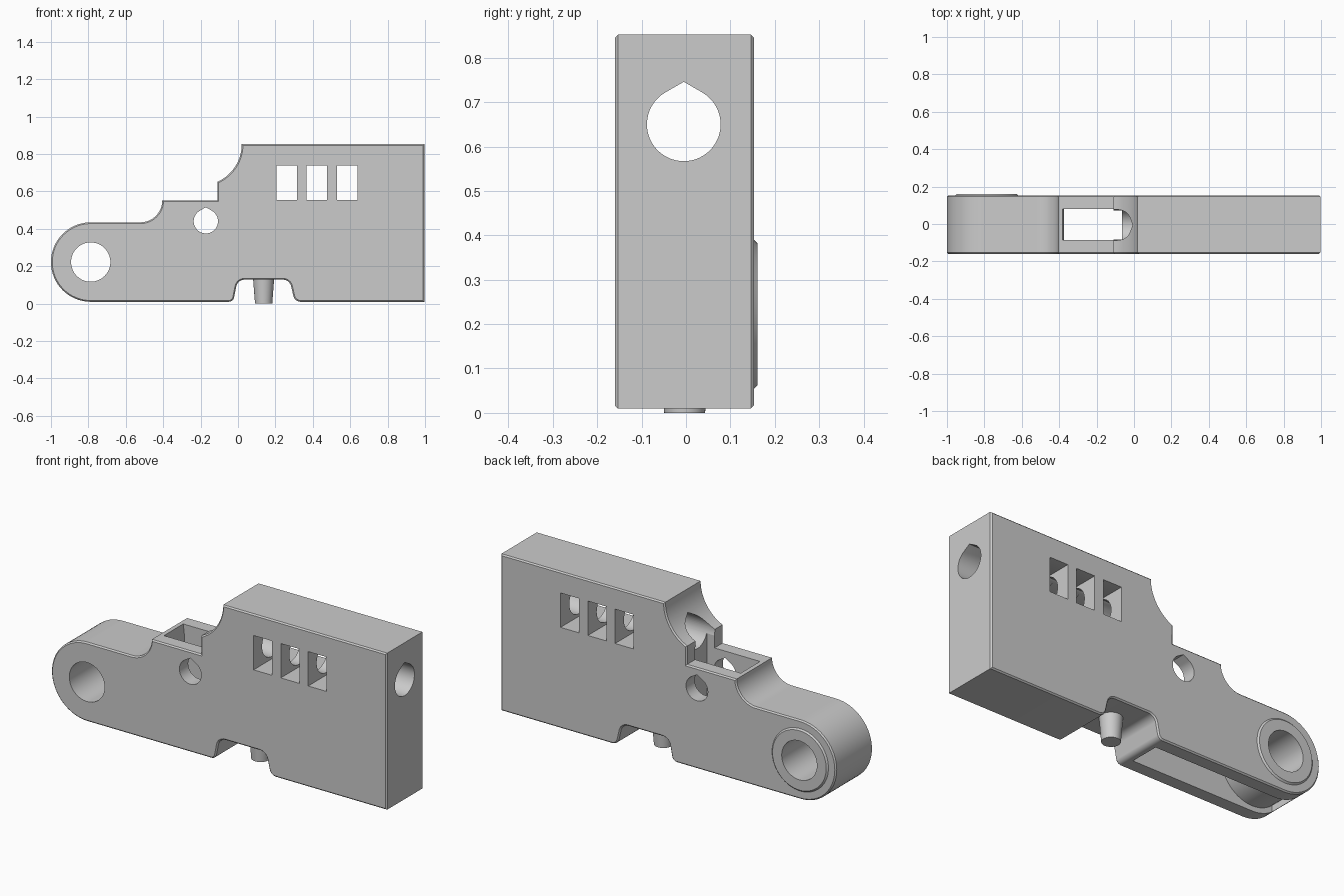
import bpy, bmesh, math
from mathutils import Vector, Matrix

cube = bpy.data.objects.get("Cube")
if cube:
    bpy.data.objects.remove(cube, do_unlink=True)

GREY = (0.6, 0.6, 0.6, 1)
grey = bpy.data.materials.new("plain grey")
grey.use_nodes = True
grey.diffuse_color = GREY
grey.node_tree.nodes["Principled BSDF"].inputs["Base Color"].default_value = GREY

FRONT, BACK, MID = -0.16, 0.153, -0.003
PIVOT = (-0.7875, 0.222)


def arc(cx, cz, r, start, end, steps=16):
    angles = [math.radians(start + (end - start) * i / steps) for i in range(steps + 1)]
    return [(cx + r * math.cos(a), cz + r * math.sin(a)) for a in angles]


def circle(cx, cz, r, steps=64):
    return arc(cx, cz, r, 0, 360, steps)[:-1]


def teardrop(cx, cz, r):
    return arc(cx, cz, r, 120, 420, 48)[::-1] + [(cx, cz + r / math.cos(math.pi / 6))]


def rect(x0, x1, z0, z1):
    return [(x0, z0), (x1, z0), (x1, z1), (x0, z1)]


def inset(outline, d):
    """Move a clockwise outline inward by d, mitred at the corners."""
    result = []
    for i, p in enumerate(outline):
        p = Vector(p)
        before = (p - Vector(outline[i - 1])).normalized()
        after = (Vector(outline[(i + 1) % len(outline)]) - p).normalized()
        n1, n2 = Vector((before.y, -before.x)), Vector((after.y, -after.x))
        result.append(tuple(p + (n1 + n2) * (d / (1 + n1.dot(n2)))))
    return result


def loft(name, layers, axis="y"):
    """Join outlines along y (points in x, z) or along x (points in y, z)."""
    bm = bmesh.new()
    rings = []
    for outline, d in layers:
        rings.append([bm.verts.new((a, d, b) if axis == "y" else (d, a, b))
                      for a, b in outline])
    for low, high in zip(rings, rings[1:]):
        for i in range(len(low)):
            bm.faces.new((low[i - 1], low[i], high[i], high[i - 1]))
    bm.faces.new(rings[0][::-1])
    bm.faces.new(rings[-1])
    bmesh.ops.recalc_face_normals(bm, faces=bm.faces[:])
    if bm.calc_volume(signed=True) < 0:
        bmesh.ops.reverse_faces(bm, faces=bm.faces[:])
    return finish(name, bm)


def prism(name, outline, low, high, axis="y"):
    return loft(name, [(outline, low), (outline, high)], axis)


def finish(name, bm):
    mesh = bpy.data.meshes.new(name)
    bm.to_mesh(mesh)
    bm.free()
    mesh.materials.append(grey)
    obj = bpy.data.objects.new(name, mesh)
    bpy.context.collection.objects.link(obj)
    return obj


def combine(target, tool, operation="DIFFERENCE"):
    mod = target.modifiers.new("combine", "BOOLEAN")
    mod.operation, mod.solver, mod.object = operation, "EXACT", tool
    bpy.context.view_layer.objects.active = target
    bpy.ops.object.modifier_apply(modifier=mod.name)
    bpy.data.objects.remove(tool, do_unlink=True)


# Stepped plate with a round nose, two scooped steps and a notch underneath
outline = arc(*PIVOT, 0.2125, 270, 90, 32)
outline += arc(-0.5225, 0.552, 0.1175, 270, 360)
outline += [(-0.11, 0.552)]
outline += arc(-0.2, 0.852, 0.22, 294, 360)
outline += [(0.996, 0.852), (0.996, 0.0095)]
outline += arc(0.335, 0.0495, 0.04, 270, 195, 6)
outline += arc(0.24, 0.083, 0.045, 15, 90, 6)
outline += arc(0.035, 0.083, 0.045, 90, 165, 6)
outline += arc(-0.05, 0.0395, 0.03, -15, -90, 6)
CHAMFER = 0.007
small = inset(outline, CHAMFER)
body = loft("body", [(small, FRONT), (outline, FRONT + CHAMFER),
                     (outline, BACK - CHAMFER), (small, BACK)])

# Hollow inside the arm, open to the upper pocket and to the underside
hollow = [(-0.065, -0.1), (-0.065, 0.62), (-0.39, 0.62), (-0.375, 0.5),
          (-0.375, 0.33), (-0.91, 0.33), (-0.91, -0.1)]
combine(body, prism("hollow_cutter", hollow, MID - 0.082, MID + 0.082))
combine(body, prism("boss", circle(*PIVOT, 0.185), MID - 0.1, MID + 0.1), "UNION")

# Raised tapered collar on the back around the pivot
collar = loft("collar", [(circle(*PIVOT, 0.168), BACK - 0.02),
                         (circle(*PIVOT, 0.168), BACK),
                         (circle(*PIVOT, 0.16), BACK + 0.008)])
combine(body, collar, "UNION")

# Pivot hole, small cross hole, long bore and three windows
combine(body, prism("pivot_cutter", circle(*PIVOT, 0.105), -0.3, 0.3))
combine(body, prism("cross_cutter", teardrop(-0.172, 0.44, 0.065), -0.3, 0.3))
combine(body, prism("bore_cutter", teardrop(MID - 0.002, 0.65, 0.083), -0.3, 1.2, "x"))
for x in (0.205, 0.367, 0.53):
    combine(body, prism("window_cutter", rect(x, x + 0.11, 0.553, 0.738), -0.3, 0.3))

# Tapered peg hanging in the notch
bm = bmesh.new()
bmesh.ops.create_cone(bm, cap_ends=True, segments=64, radius1=0.046, radius2=0.057,
                      depth=0.14, matrix=Matrix.Translation((0.137, MID, 0.07)))
peg = finish("peg", bm)

for obj in (body, peg):
    bpy.ops.object.select_all(action="DESELECT")
    obj.select_set(True)
    bpy.context.view_layer.objects.active = obj
    bpy.ops.object.shade_smooth_by_angle(angle=math.radians(30))
